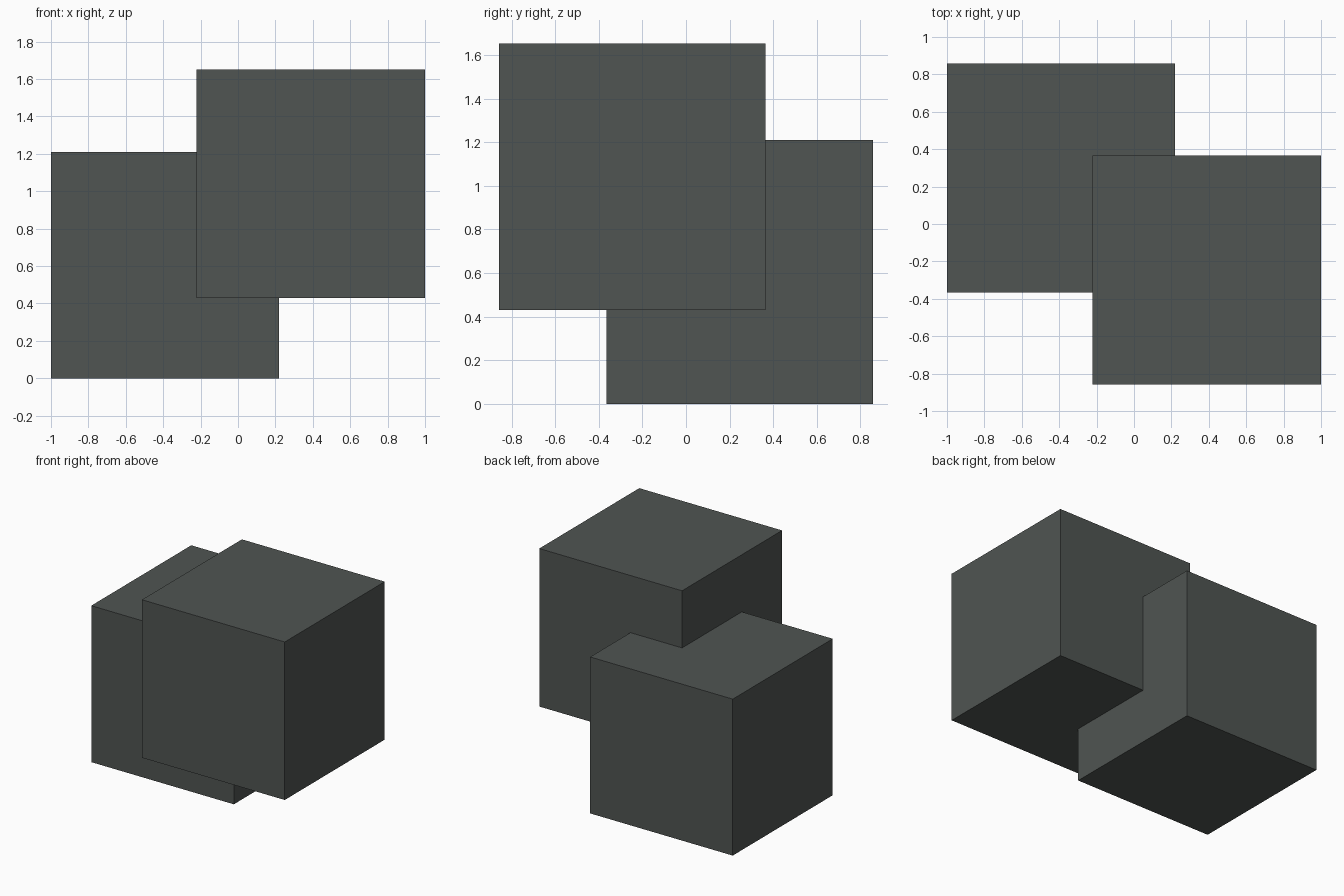
import bpy
from mathutils import Vector

if "Cube" in bpy.data.objects:
    bpy.data.objects.remove(bpy.data.objects["Cube"])

# Dark grey shared finish
dark = bpy.data.materials.new("dark_grey")
dark.diffuse_color = (0.08, 0.09, 0.085, 1)
dark.use_nodes = True
dark.node_tree.nodes["Principled BSDF"].inputs["Base Color"].default_value = dark.diffuse_color


def box(name, low, high):
    low, high = Vector(low), Vector(high)
    bpy.ops.mesh.primitive_cube_add(size=1, location=(low + high) / 2)
    ob = bpy.context.object
    ob.name = name
    ob.scale = high - low
    bpy.ops.object.transform_apply(location=False, rotation=False, scale=True)
    ob.data.materials.append(dark)
    return ob


# Lower cube at the back left, standing on the ground
box("lower_cube", (-1, -0.365, 0), (0.22, 0.857, 1.21))
# Upper cube at the front right, overlapping the lower one
box("upper_cube", (-0.222, -0.857, 0.43), (1, 0.365, 1.652))
